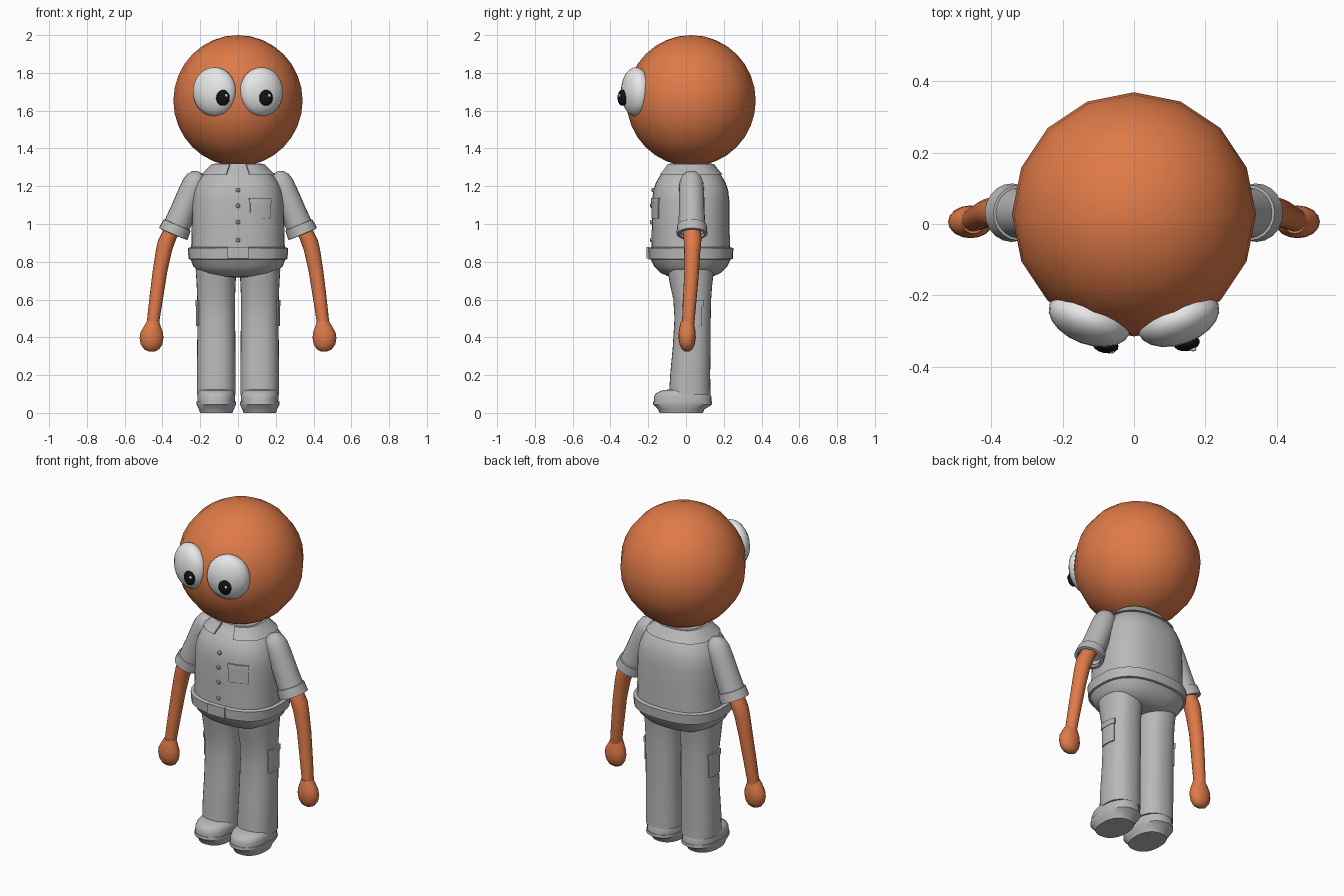
import bpy, bmesh
from math import sin, cos, radians, copysign
from mathutils import Vector

cube = bpy.data.objects.get("Cube")
if cube:
    bpy.data.objects.remove(cube, do_unlink=True)


def material(name, rgb):
    m = bpy.data.materials.new(name)
    m.use_nodes = True
    m.diffuse_color = (*rgb, 1)
    m.node_tree.nodes["Principled BSDF"].inputs["Base Color"].default_value = (*rgb, 1)
    return m


ORANGE = material("orange_skin", (0.74, 0.195, 0.065))
GRAY = material("gray_cloth", (0.48, 0.48, 0.48))
WHITE = material("eye_white", (0.8, 0.8, 0.8))
BLACK = material("pupil_black", (0.006, 0.006, 0.006))


def finish(obj, mat):
    obj.data.materials.append(mat)
    bpy.ops.object.select_all(action='DESELECT')
    obj.select_set(True)
    bpy.context.view_layer.objects.active = obj
    bpy.ops.object.shade_smooth_by_angle(angle=radians(40))
    return obj


def skin(name, rings, mat):
    """Closed surface through a stack of point loops."""
    bm = bmesh.new()
    loops = [[bm.verts.new(p) for p in ring] for ring in rings]
    n = len(loops[0])
    for a, b in zip(loops, loops[1:]):
        for i in range(n):
            j = (i + 1) % n
            bm.faces.new((a[i], a[j], b[j], b[i]))
    bm.faces.new(loops[0][::-1])
    bm.faces.new(loops[-1])
    bmesh.ops.recalc_face_normals(bm, faces=bm.faces)
    mesh = bpy.data.meshes.new(name)
    bm.to_mesh(mesh)
    bm.free()
    obj = bpy.data.objects.new(name, mesh)
    bpy.context.collection.objects.link(obj)
    return finish(obj, mat)


def oval(ring, deg, p, grow=0.0):
    """Point on a rounded-box section: ring = (cx, cy, z, rx, ry)."""
    cx, cy, z, rx, ry = ring
    c, s = cos(radians(deg)), sin(radians(deg))
    return (cx + (rx + grow) * copysign(abs(c) ** (2 / p), c),
            cy + (ry + grow) * copysign(abs(s) ** (2 / p), s), z)


def loft(name, rings, mat, p=2.0, n=32):
    return skin(name, [[oval(r, 360 * i / n, p) for i in range(n)] for r in rings], mat)


def plate(name, rings, a0, a1, mat, p, thick=0.009, steps=8):
    """Thin curved plate hugging a section between two angles."""
    degs = [a0 + (a1 - a0) * i / steps for i in range(steps + 1)]
    skin(name, [[oval(r, d, p, thick) for d in degs] +
                [oval(r, d, p, -0.006) for d in reversed(degs)] for r in rings], mat)


def lathe(name, start, axis, profile, mat, n=20):
    """Turned shape along an axis: profile = (distance, radius)."""
    axis = Vector(axis).normalized()
    q = axis.to_track_quat('Z', 'Y')
    skin(name, [[Vector(start) + axis * t +
                 q @ Vector((r * cos(radians(360 * i / n)), r * sin(radians(360 * i / n)), 0))
                 for i in range(n)] for t, r in profile], mat)


def ball(name, loc, size, mat, seg=16, rings=16, turn=0.0):
    bpy.ops.mesh.primitive_uv_sphere_add(segments=seg, ring_count=rings, radius=1,
                                         location=loc, rotation=(0, 0, radians(turn)))
    obj = bpy.context.object
    obj.name = name
    obj.scale = size
    return finish(obj, mat)


# Head
ball("head", (0, 0.027, 1.653), (0.342, 0.342, 0.347), ORANGE)

# Torso: shirt, collar, belt, hips
CY, P = 0.025, 2.5
body = lambda z, rx, ry: (0, CY, z, rx, ry)
loft("shirt", [body(*s) for s in (
    (0.85, 0.25, 0.208), (0.9, 0.247, 0.207), (1.0, 0.245, 0.206), (1.12, 0.243, 0.205),
    (1.18, 0.232, 0.198), (1.22, 0.215, 0.184), (1.255, 0.19, 0.163), (1.285, 0.16, 0.137),
    (1.3, 0.137, 0.12), (1.32, 0.125, 0.112))], GRAY, P)
plate("collar", [body(1.262, 0.188, 0.16), body(1.29, 0.158, 0.135), body(1.318, 0.13, 0.115)],
      -76, 256, GRAY, P, steps=28)
loft("belt", [body(*s) for s in (
    (0.812, 0.25, 0.212), (0.815, 0.262, 0.223), (0.872, 0.266, 0.226), (0.877, 0.25, 0.21))],
    GRAY, P)
loft("hips", [body(*s) for s in (
    (0.718, 0.1, 0.08), (0.722, 0.15, 0.115), (0.74, 0.197, 0.158), (0.775, 0.236, 0.193),
    (0.82, 0.254, 0.215))], GRAY, P)
plate("buckle", [body(0.818, 0.264, 0.226), body(0.878, 0.264, 0.226)], -98, -82, GRAY, P)

# Shirt details
for i, z in enumerate((1.18, 1.097, 1.01, 0.915)):
    y = CY - (0.198 if z > 1.15 else 0.206)
    lathe(f"button_{i + 1}", (0, y + 0.01, z), (0, -1, 0),
          [(0, 0.012), (0.015, 0.012), (0.02, 0.007)], GRAY, 10)
plate("chest_pocket", [body(1.03, 0.245, 0.206), body(1.115, 0.243, 0.205)], -79, -51, GRAY, P, 0.006)
plate("chest_pocket_flap", [body(1.112, 0.243, 0.205), body(1.137, 0.241, 0.203)],
      -80, -50, GRAY, P, 0.009)

for side, s in (("left", 1), ("right", -1)):
    # Eye
    eye = ball(side + "_eye", (s * 0.124, -0.265, 1.70), (0.12, 0.073, 0.13), WHITE,
               20, 14, turn=20 * s)
    px, py = (0.148, -0.334) if s > 0 else (-0.08, -0.34)
    ball(side + "_pupil", (px, py, 1.668), (0.037, 0.022, 0.042), BLACK, 14, 10, turn=10 * s)
    ball(side + "_eye_glint", (px + 0.018, py - 0.016, 1.68), (0.009, 0.007, 0.009), WHITE, 8, 6)

    # Sleeve and its turned-up cuff
    shoulder, down = (s * 0.213, 0.028, 1.255), (s * 0.42, 0.012, -1)
    lathe(side + "_sleeve", shoulder, down, [
        (-0.022, 0.012), (-0.014, 0.034), (0.01, 0.054), (0.045, 0.064), (0.1, 0.067),
        (0.2, 0.068), (0.32, 0.072), (0.32, 0.062), (0.26, 0.058)], GRAY)
    lathe(side + "_cuff", shoulder, down, [
        (0.28, 0.066), (0.282, 0.078), (0.334, 0.082), (0.336, 0.066), (0.29, 0.062)], GRAY)

    # Bare arm and hand
    loft(side + "_arm", [(s * x, y, z, r, r) for x, y, z, r in (
        (0.458, 0.006, 0.41, 0.028), (0.45, 0.012, 0.48, 0.033), (0.434, 0.02, 0.6, 0.036),
        (0.413, 0.03, 0.75, 0.039), (0.392, 0.033, 0.86, 0.043), (0.376, 0.035, 0.915, 0.047),
        (0.345, 0.033, 0.98, 0.045), (0.33, 0.033, 1.02, 0.035))], ORANGE, n=16)
    loft(side + "_hand", [(s * x, 0.006, z, rx, ry) for x, z, rx, ry in (
        (0.456, 0.326, 0.018, 0.013), (0.457, 0.337, 0.04, 0.028), (0.458, 0.362, 0.057, 0.04),
        (0.458, 0.395, 0.063, 0.046), (0.457, 0.425, 0.06, 0.045), (0.454, 0.457, 0.045, 0.04),
        (0.45, 0.485, 0.032, 0.033))], ORANGE, n=16)

    # Trouser leg with side pocket
    loft(side + "_leg", [(s * cx, cy, z, rx, ry) for cx, cy, z, rx, ry in (
        (0.115, 0.02, 0.095, 0.102, 0.11), (0.115, 0.022, 0.2, 0.103, 0.106),
        (0.115, 0.03, 0.35, 0.101, 0.1), (0.115, 0.035, 0.5, 0.1, 0.096),
        (0.116, 0.033, 0.6, 0.1, 0.1), (0.116, 0.027, 0.68, 0.103, 0.112),
        (0.116, 0.025, 0.76, 0.108, 0.124))], GRAY, 2.3)
    mid = 0 if s > 0 else 180
    for part, z0, z1, half, t in (("pocket", 0.46, 0.58, 26, 0.006),
                                  ("pocket_flap", 0.565, 0.597, 29, 0.009)):
        plate(f"{side}_leg_{part}", [(s * 0.116, 0.035, z, 0.1, 0.098) for z in (z0, z1)],
              mid - half, mid + half, GRAY, 2.3, t)

    # Shoe: sole and upper
    loft(side + "_sole", [(s * 0.115, cy, z, rx, ry) for cy, z, rx, ry in (
        (-0.025, 0.0, 0.086, 0.115), (-0.025, 0.018, 0.092, 0.122),
        (-0.018, 0.045, 0.105, 0.157), (-0.018, 0.06, 0.104, 0.155))], GRAY, 2.3)
    loft(side + "_shoe_upper", [(s * 0.115, cy, z, rx, ry) for cy, z, rx, ry in (
        (-0.018, 0.055, 0.1, 0.152), (-0.018, 0.085, 0.1, 0.152), (-0.016, 0.105, 0.096, 0.142),
        (-0.006, 0.12, 0.085, 0.118), (0.01, 0.126, 0.06, 0.08))], GRAY, 2.3)
